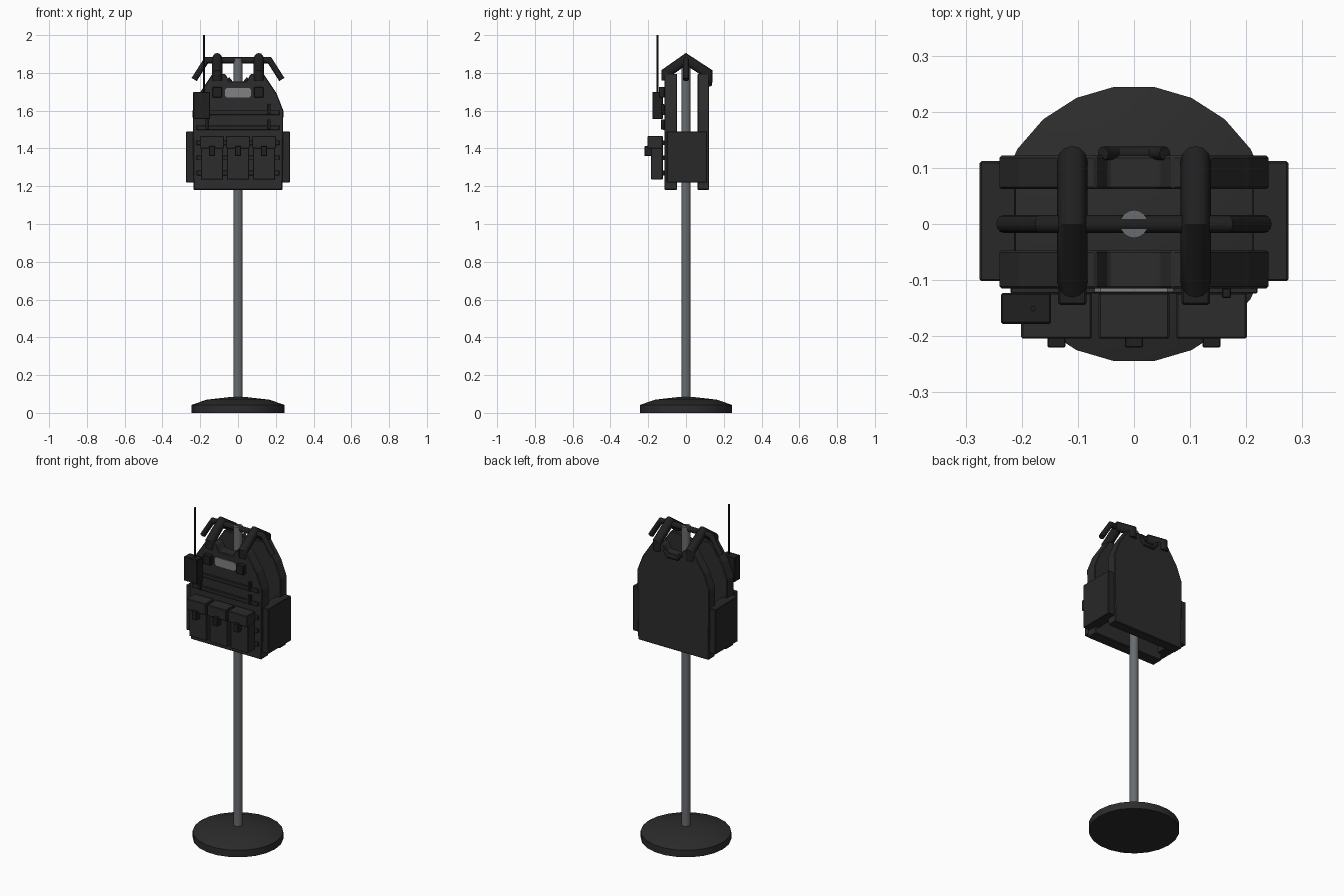
import bpy, bmesh, math
from mathutils import Vector

if "Cube" in bpy.data.objects:
    bpy.data.objects.remove(bpy.data.objects["Cube"])


def mat(name, c):
    m = bpy.data.materials.new(name)
    m.diffuse_color = (*c, 1)
    m.use_nodes = True
    m.node_tree.nodes["Principled BSDF"].inputs["Base Color"].default_value = m.diffuse_color
    return m


FABRIC = mat("charcoal fabric", (0.025, 0.025, 0.026))
PADDING = mat("dark padding", (0.021, 0.021, 0.022))
BLACK = mat("black plastic", (0.014, 0.014, 0.015))
STEEL = mat("grey steel", (0.14, 0.15, 0.16))
PATCH = mat("light grey patch", (0.22, 0.22, 0.23))


def finish(bm, name, m, bevel=0.0, smooth=False):
    bmesh.ops.recalc_face_normals(bm, faces=bm.faces)
    me = bpy.data.meshes.new(name)
    bm.to_mesh(me)
    bm.free()
    me.materials.append(m)
    ob = bpy.data.objects.new(name, me)
    bpy.context.collection.objects.link(ob)
    if bevel:
        b = ob.modifiers.new("bevel", 'BEVEL')
        b.width = bevel
        b.segments = 1
        b.limit_method = 'ANGLE'
    if smooth:
        bpy.ops.object.select_all(action='DESELECT')
        ob.select_set(True)
        bpy.context.view_layer.objects.active = ob
        bpy.ops.object.shade_smooth_by_angle(angle=math.radians(35))
    return ob


def box(name, x, y, z, m, bevel=0.003):
    bm = bmesh.new()
    bmesh.ops.create_cube(bm, size=1)
    for v in bm.verts:
        v.co = [(r[0] + r[1]) / 2 + c * (r[1] - r[0]) for c, r in zip(v.co, (x, y, z))]
    return finish(bm, name, m, bevel)


def plate(name, outline, y0, y1, m, bevel=0.0):
    # extrude an x-z outline along y
    bm = bmesh.new()
    f = bm.faces.new([bm.verts.new((x, y0, z)) for x, z in outline])
    ext = bmesh.ops.extrude_face_region(bm, geom=[f])["geom"]
    for v in ext:
        if isinstance(v, bmesh.types.BMVert):
            v.co.y = y1
    return finish(bm, name, m, bevel)


def lathe(name, profile, sides, m, x=0, y=0):
    bm = bmesh.new()
    rings = []
    for r, z in profile:
        rings.append([bm.verts.new((x + r * math.cos(2 * math.pi * i / sides),
                                    y + r * math.sin(2 * math.pi * i / sides), z))
                      for i in range(sides)])
    for a, b in zip(rings, rings[1:]):
        for i in range(sides):
            j = (i + 1) % sides
            bm.faces.new((a[i], a[j], b[j], b[i]))
    bm.faces.new(rings[0])
    bm.faces.new(rings[-1])
    return finish(bm, name, m, smooth=True)


def tube(name, points, r, m, sides=12):
    # sweep a circle along a planar path with mitred corners
    pts = [Vector(p) for p in points]
    bm = bmesh.new()
    segs = [(b - a).normalized() for a, b in zip(pts, pts[1:])]
    normal = segs[0].cross(segs[1]).normalized()
    rings = []
    for i, p in enumerate(pts):
        a, b = segs[max(i - 1, 0)], segs[min(i, len(segs) - 1)]
        t = (a + b).normalized()
        side = normal.cross(t) / max(t.dot(a), 0.5)
        rings.append([bm.verts.new(p + r * (normal * math.cos(k) + side * math.sin(k)))
                      for k in [2 * math.pi * n / sides for n in range(sides)]])
    for a, b in zip(rings, rings[1:]):
        for i in range(sides):
            j = (i + 1) % sides
            bm.faces.new((a[i], a[j], b[j], b[i]))
    bm.faces.new(rings[0])
    bm.faces.new(rings[-1])
    return finish(bm, name, m, smooth=True)


# Stand
lathe("stand_base", [(0.247, 0), (0.247, 0.042), (0.165, 0.07), (0.05, 0.083)], 22, FABRIC)
lathe("stand_pole", [(0.025, 0.07), (0.025, 1.88)], 16, STEEL)
tube("hanger_bar", [(-0.232, 0, 1.765), (-0.167, 0, 1.867), (0.167, 0, 1.867),
                    (0.232, 0, 1.765)], 0.016, BLACK)

# Front and back panels from one mirrored outline
half = [(0.045, 1.755), (0.068, 1.795), (0.135, 1.795), (0.205, 1.69), (0.24, 1.60), (0.235, 1.18)]
outline = half + [(-x, z) for x, z in reversed(half)]
plate("front_panel", outline, -0.115, -0.047, FABRIC, 0.004)
plate("back_panel", outline, 0.062, 0.122, FABRIC, 0.004)

# Side panels, shoulder straps and strap buckles
for s, side in ((-1, "left"), (1, "right")):
    box(side + "_side_panel", sorted((s * 0.21, s * 0.275)), (-0.102, 0.112), (1.22, 1.49), PADDING)
    x = s * 0.11
    tube(side + "_shoulder_strap", [(x, -0.104, 1.76), (x, -0.104, 1.80), (x, 0, 1.873),
                                    (x, 0.112, 1.80), (x, 0.112, 1.75)], 0.027, BLACK)
    box(side + "_strap_buckle", (x - 0.025, x + 0.025), (-0.144, -0.113), (1.67, 1.725), BLACK)

# Drag handle on the back
tube("drag_handle", [(-0.055, 0.126, 1.77), (-0.032, 0.126, 1.74), (0.032, 0.126, 1.74),
                     (0.055, 0.126, 1.77)], 0.012, BLACK)

# Webbing rows and loops
for i in range(5):
    z = 1.59 - 0.08 * i
    box(f"webbing_{i}", (-0.22, 0.22), (-0.124, -0.113), (z - 0.012, z + 0.012), PADDING, 0.002)
for i, (x, z) in enumerate([(0.165, 1.607), (0.165, 1.527), (-0.165, 1.527)]):
    box(f"webbing_loop_{i}", (x - 0.008, x + 0.008), (-0.132, -0.114), (z - 0.027, z + 0.027), BLACK, 0.002)

# Chest patch with clipped corners
q = [(0.07, 1.68), (0.07, 1.71), (0.06, 1.72)]
q = [(0.06, 1.67)] + q
plate("chest_patch", q + [(-x, z) for x, z in reversed(q)], -0.121, -0.114, PATCH)

# Three magazine pouches
for i, x in enumerate((-0.138, 0, 0.138)):
    box(f"pouch_body_{i}", (x - 0.059, x + 0.059), (-0.185, -0.123), (1.235, 1.42), FABRIC)
    box(f"pouch_flap_{i}", (x - 0.063, x + 0.063), (-0.204, -0.123), (1.40, 1.466), FABRIC)
    box(f"pouch_tab_{i}", (x - 0.016, x + 0.016), (-0.22, -0.183), (1.36, 1.412), BLACK, 0.002)

# Radio with antenna
box("radio", (-0.237, -0.148), (-0.178, -0.123), (1.555, 1.70), BLACK)
lathe("antenna", [(0.005, 1.69), (0.005, 2.0)], 8, BLACK, -0.18, -0.151)
